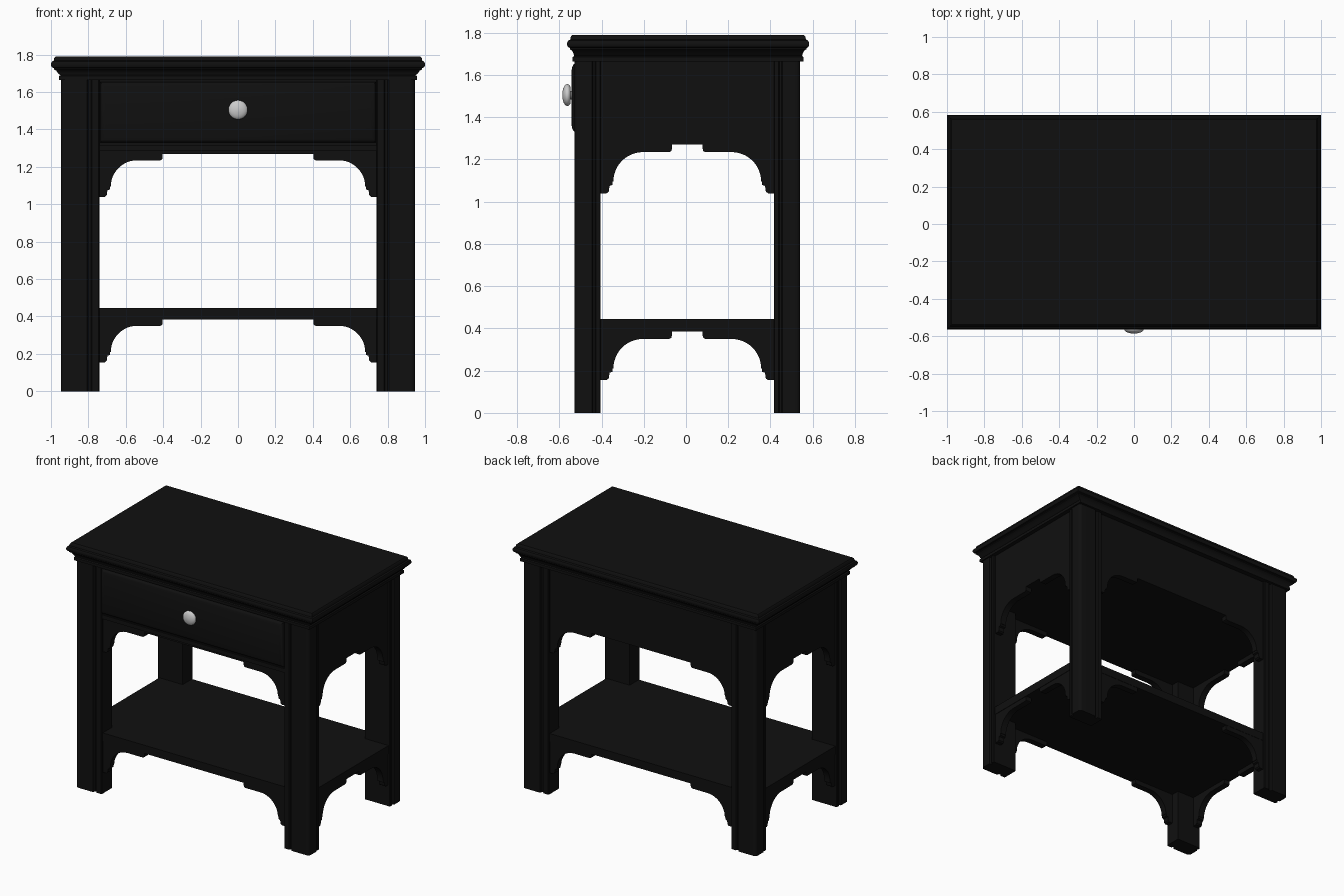
import bpy, bmesh
from math import sin, cos, pi, radians
from mathutils import Vector

if "Cube" in bpy.data.objects:
    bpy.data.objects.remove(bpy.data.objects["Cube"])

CY = 0.006  # body centre in y
black = bpy.data.materials.new("black_paint")
black.diffuse_color = (0.005, 0.005, 0.005, 1)
black.use_nodes = True
black.node_tree.nodes["Principled BSDF"].inputs["Base Color"].default_value = black.diffuse_color


def finish(name, bm, mat=black, smooth=True):
    bmesh.ops.recalc_face_normals(bm, faces=bm.faces)
    me = bpy.data.meshes.new(name)
    bm.to_mesh(me)
    bm.free()
    ob = bpy.data.objects.new(name, me)
    bpy.context.collection.objects.link(ob)
    if mat:
        me.materials.append(mat)
    if smooth:
        bpy.context.view_layer.objects.active = ob
        ob.select_set(True)
        bpy.ops.object.shade_smooth_by_angle(angle=radians(35))
        ob.select_set(False)
    return ob


def loft(name, rings, mat=black):
    """Skin a stack of closed point loops and cap both ends."""
    bm = bmesh.new()
    loops = [[bm.verts.new(p) for p in r] for r in rings]
    n = len(loops[0])
    for a, b in zip(loops, loops[1:]):
        for i in range(n):
            j = (i + 1) % n
            bm.faces.new((a[i], a[j], b[j], b[i]))
    bm.faces.new(loops[0])
    bm.faces.new(loops[-1])
    return finish(name, bm, mat)


def box(name, x0, x1, y0, y1, z0, z1):
    return loft(name, [[(x0, y0, z), (x1, y0, z), (x1, y1, z), (x0, y1, z)]
                       for z in (z0, z1)])


# Table top: moulded edge, (half width, half depth, z) per step
top_profile = [(0.957, 0.547, 1.665), (0.957, 0.547, 1.685), (0.95, 0.54, 1.69),
               (0.962, 0.542, 1.70), (0.972, 0.549, 1.715), (0.985, 0.56, 1.722),
               (0.985, 0.56, 1.728), (0.995, 0.568, 1.732), (1.0, 0.573, 1.742),
               (1.0, 0.573, 1.752), (0.995, 0.568, 1.763), (0.985, 0.558, 1.768),
               (0.982, 0.555, 1.783), (0.975, 0.548, 1.79)]
loft("table_top", [[(-a, 0.01 - b, z), (a, 0.01 - b, z), (a, 0.01 + b, z), (-a, 0.01 + b, z)]
                   for a, b, z in top_profile])

# Legs: rounded outer corner, a groove on each outer face, inset inner strips
corner = [(0.925 + 0.022 * cos(t * pi / 10), 0.513 + 0.022 * sin(t * pi / 10)) for t in range(6)]
section = ([(0.74, 0.41), (0.938, 0.41), (0.942, 0.414), (0.942, 0.432), (0.93, 0.436),
            (0.93, 0.446), (0.947, 0.451)] + corner +
           [(0.806, 0.535), (0.80, 0.518), (0.786, 0.518), (0.78, 0.53),
            (0.745, 0.53), (0.74, 0.525)])
for sx, side in ((-1, "left"), (1, "right")):
    for sy, end in ((-1, "front"), (1, "back")):
        loft(f"{end}_{side}_leg",
             [[(sx * x, CY + sy * y, z) for x, y in section] for z in (0, 1.67)])

# Case and shelf
box("drawer_case", -0.927, 0.927, CY - 0.515, CY + 0.515, 1.27, 1.67)
box("shelf", -0.93, 0.93, CY - 0.517, CY + 0.517, 0.385, 0.445)

# Brackets: scalloped profile, (distance from leg, drop below rail)
scallop = [(-0.03, 0.01), (-0.03, -0.23), (0.028, -0.23), (0.038, -0.222), (0.042, -0.195),
           (0.056, -0.19), (0.056, -0.175)]
scallop += [(0.20 - 0.14 * cos(t * pi / 24), -0.175 + 0.14 * sin(t * pi / 24)) for t in range(13)]
scallop += [(0.325, -0.035), (0.334, -0.03), (0.337, -0.02), (0.337, 0.01)]
for tier, z in (("upper", 1.27), ("lower", 0.385)):
    for s, tag in ((-1, "a"), (1, "b")):
        for o in (-1, 1):
            end = "front" if o < 0 else "back"
            loft(f"{tier}_{end}_bracket_{tag}",
                 [[(s * (0.74 - d), CY + o * y, z + h) for d, h in scallop] for y in (0.47, 0.515)])
            side = "left" if o < 0 else "right"
            loft(f"{tier}_{side}_bracket_{tag}",
                 [[(o * x, CY + s * (0.41 - d), z + h) for d, h in scallop] for x in (0.88, 0.927)])

# Drawer front: moulded rim, (inset from edge, y)
drawer_rim = [(0, -0.50), (0, -0.524), (0.004, -0.532), (0.014, -0.538), (0.028, -0.541), (0.034, -0.543)]
loft("drawer_front", [[(-0.738 + i, y, 1.33 + i), (0.738 - i, y, 1.33 + i),
                       (0.738 - i, y, 1.655 - i), (-0.738 + i, y, 1.655 - i)]
                      for i, y in drawer_rim])

# Drawer rail below the drawer
box("drawer_rail", -0.74, 0.74, CY - 0.525, CY - 0.50, 1.285, 1.315)

# Knob: flattened round pull on a short stem, (radius, y)
knob = [(0.022, -0.53), (0.02, -0.546), (0.036, -0.547)]
knob += [(0.052 * cos(t), -0.562 - 0.024 * sin(t)) for t in [-0.6 + k * 0.24 for k in range(9)]]
knob += [(0.008, -0.586)]
loft("drawer_knob", [[(r * cos(k * pi / 16), y, 1.505 + r * sin(k * pi / 16)) for k in range(32)]
                     for r, y in knob], None)
